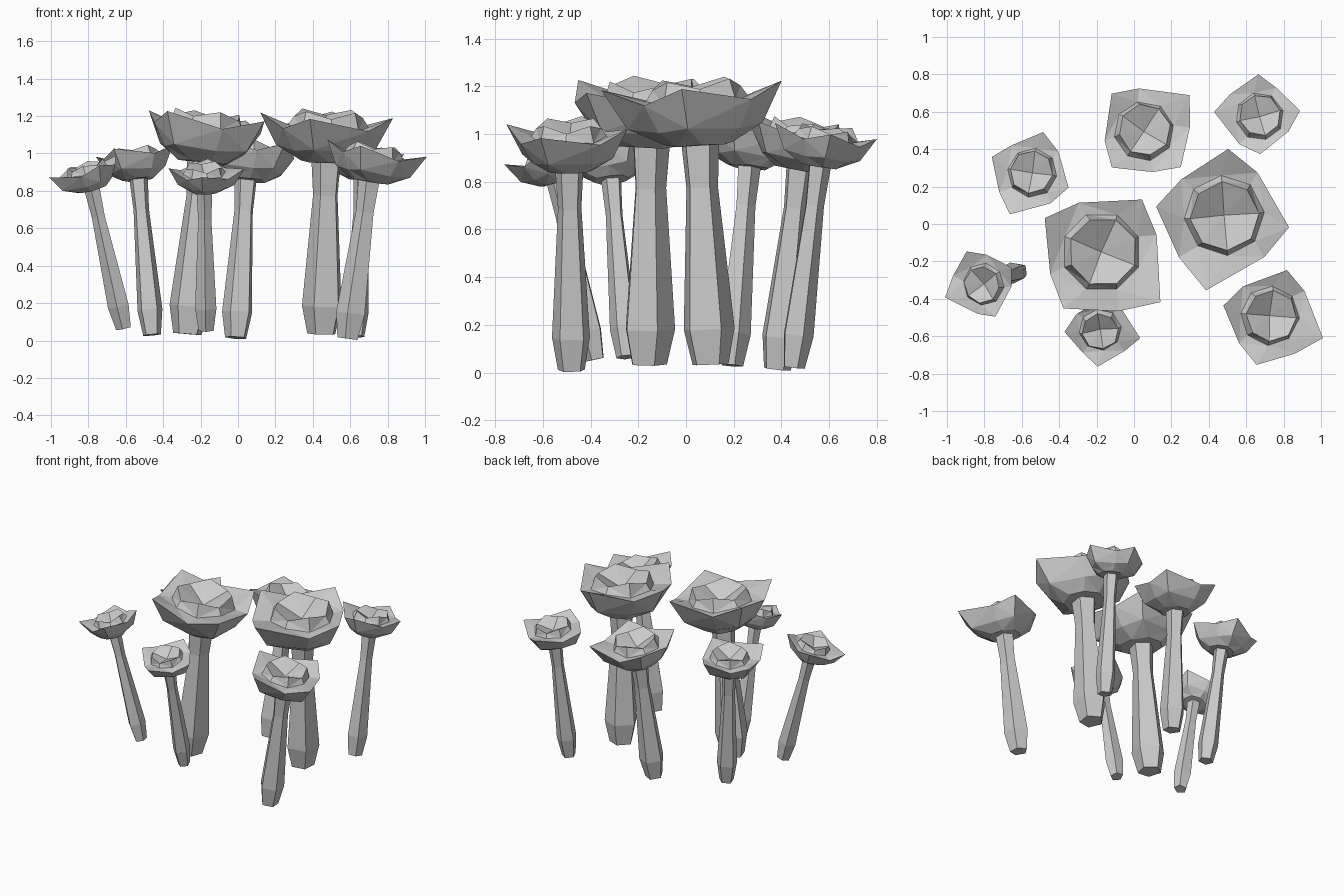
import bpy, bmesh
from math import sin, cos, radians
from mathutils import Vector, Matrix

if "Cube" in bpy.data.objects:
    bpy.data.objects.remove(bpy.data.objects["Cube"])


def loft(name, rings, tip=None):
    """Skin a list of equal-length vertex rings; the ends become an n-gon or a fan to tip."""
    bm = bmesh.new()
    loops = [[bm.verts.new(p) for p in ring] for ring in rings]
    n = len(loops[0])
    for a, b in zip(loops, loops[1:]):
        for i in range(n):
            j = (i + 1) % n
            bm.faces.new((a[i], a[j], b[j], b[i]))
    bm.faces.new(loops[0][::-1])
    if tip:
        t = bm.verts.new(tip)
        for i in range(n):
            bm.faces.new((loops[-1][i], loops[-1][(i + 1) % n], t))
    else:
        bm.faces.new(loops[-1])
    bmesh.ops.triangulate(bm, faces=[f for f in bm.faces if len(f.verts) == 4])
    bmesh.ops.recalc_face_normals(bm, faces=bm.faces[:])
    me = bpy.data.meshes.new(name)
    bm.to_mesh(me)
    bm.free()
    return me


def polar(r, deg, z):
    return (r * cos(radians(deg)), r * sin(radians(deg)), z)


# Stem: five-sided, bulging foot, narrow neck
stem_mesh = loft("stem", [
    [polar(r, 20 + 72 * i, z) for i in range(5)]
    for r, z in ((0.08, 0), (0.113, 0.15), (0.07, 0.75), (0.085, 0.95))])

# Cap (z = 0 at its underside): irregular rim with raised corners and lower points between
rim = [(-157, .30), (-125, .37), (-74, .33), (-41, .41),
       (17, .31), (53, .35), (115, .29), (150, .36)]


def scaled_rim(k, z_mid, z_corner):
    return [polar(r * k, a, z_corner if i % 2 else z_mid) for i, (a, r) in enumerate(rim)]


def octagon(r, z_even, z_odd):
    return [polar(r, -157.5 + 45 * i, z_odd if i % 2 else z_even) for i in range(8)]


cap_mesh = loft("cap", [
    octagon(0.14, 0, 0.005),          # underside
    scaled_rim(0.75, 0.065, 0.08),    # lower flare
    scaled_rim(1.0, 0.185, 0.25),     # outer rim
    octagon(0.215, 0.18, 0.195),      # groove
    octagon(0.185, 0.275, 0.24),      # inner cup rim
], tip=(0, 0, 0.17))

# Mushrooms: foot position, cap centre, width scale, height scale, turn
mushrooms = [
    ("right_big",   (.45, .10, .035),   (.48, .05),   1.00, .99, -63),
    ("centre_big",  (-.27, -.16, .035), (-.18, -.15), 1.00, .99, 0),
    ("back",        (-.01, .38, .015),  (.05, .49),   .75, .91, 79),
    ("back_right",  (.63, .45, .022),   (.67, .57),   .60, .915, -143),
    ("back_left",   (-.46, .19, .03),   (-.54, .27),  .62, .90, -76),
    ("left",        (-.61, -.25, .065), (-.80, -.32), .53, .82, -120),
    ("front_small", (-.17, -.38, .055), (-.18, -.56), .53, .815, 31),
    ("front_right", (.59, -.48, .01),   (.72, -.49),  .74, .91, 18),
]
up = Vector((0, 0, 1))
for name, foot, top, s, h, turn in mushrooms:
    foot = Vector(foot)
    lean = Vector((top[0] - foot.x, top[1] - foot.y, .93 * h + .15 * s))
    axis = lean.normalized()
    steep = Vector((lean.x * 1.25, lean.y * 1.25, lean.z))   # caps nod a little further out
    spin = Matrix.Rotation(radians(turn), 4, 'Z')

    def place(part, mesh, at, direction, zscale):
        ob = bpy.data.objects.new(f"{name}_{part}", mesh)
        turned = up.rotation_difference(direction).to_matrix().to_4x4()
        ob.matrix_world = (Matrix.Translation(at) @ turned @ spin
                           @ Matrix.Diagonal((s, s, zscale, 1)))
        bpy.context.collection.objects.link(ob)

    place("stem", stem_mesh, foot, lean, h)
    place("cap", cap_mesh, foot + axis * .93 * h, steep, s)
